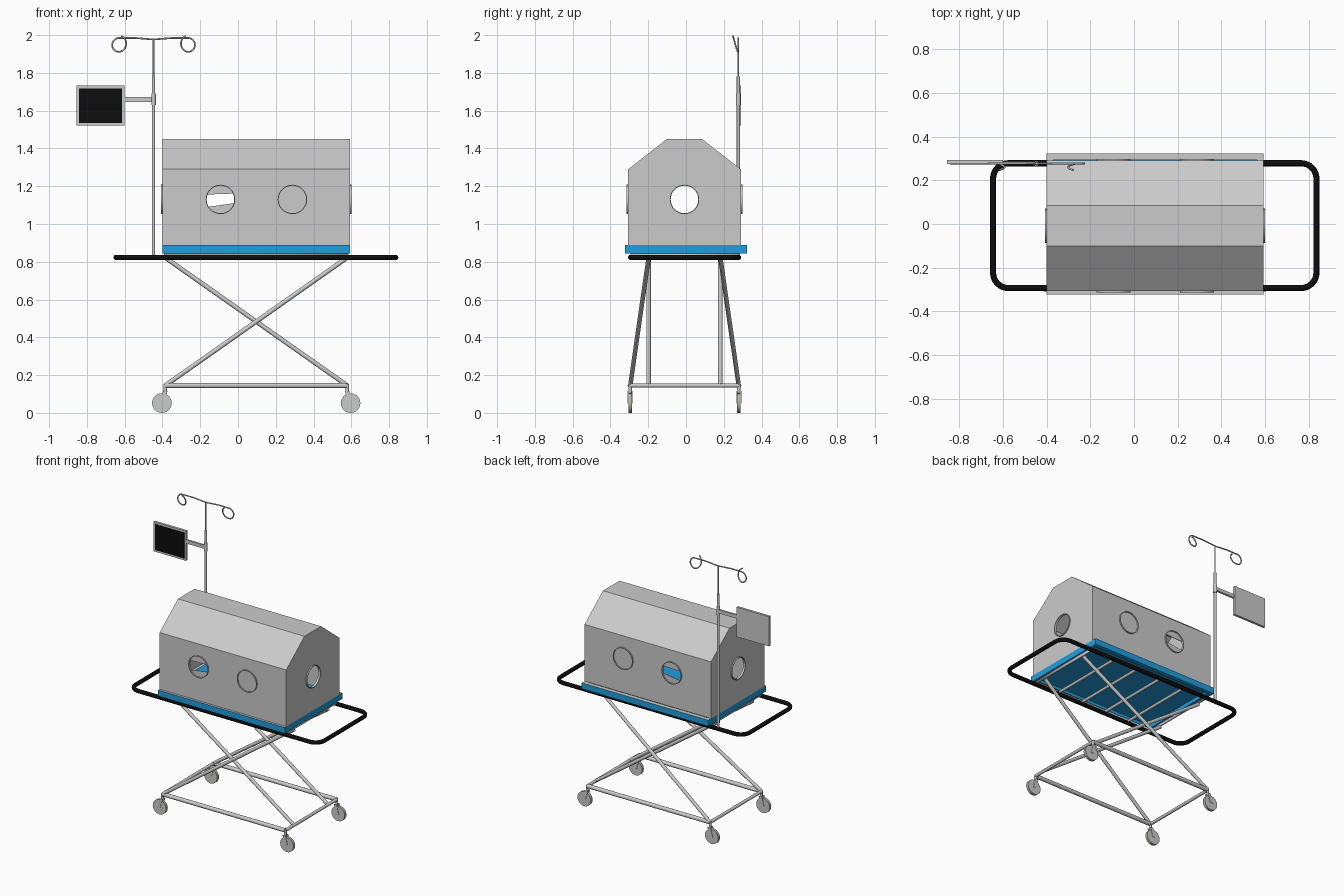
import bpy, bmesh, math
from mathutils import Vector

if "Cube" in bpy.data.objects:
    bpy.data.objects.remove(bpy.data.objects["Cube"])


def material(name, color):
    m = bpy.data.materials.new(name)
    m.use_nodes = True
    m.diffuse_color = (*color, 1)
    m.node_tree.nodes["Principled BSDF"].inputs["Base Color"].default_value = (*color, 1)
    return m


GREY = material("light grey", (0.6, 0.6, 0.6))
BLUE = material("bright blue", (0.015, 0.34, 0.73))
BLACK = material("black", (0.004, 0.004, 0.004))
TYRE = material("beige tyre", (0.5, 0.46, 0.34))


def finish(name, bm, *mats, smooth=False):
    bmesh.ops.recalc_face_normals(bm, faces=bm.faces)
    me = bpy.data.meshes.new(name)
    bm.to_mesh(me)
    bm.free()
    for m in mats:
        me.materials.append(m)
    ob = bpy.data.objects.new(name, me)
    bpy.context.collection.objects.link(ob)
    if smooth:
        bpy.ops.object.select_all(action="DESELECT")
        ob.select_set(True)
        bpy.context.view_layer.objects.active = ob
        bpy.ops.object.shade_smooth_by_angle(angle=math.radians(40))
    return ob


def add_box(bm, lo, hi):
    verts = bmesh.ops.create_cube(bm, size=1)["verts"]
    for v in verts:
        v.co = [a + (b - a) * (c + 0.5) for a, b, c in zip(lo, hi, v.co)]


def box(name, lo, hi, *mats):
    bm = bmesh.new()
    add_box(bm, lo, hi)
    return finish(name, bm, *mats)


def prism(name, points, direction, mat):
    """Extrude a closed outline along a direction."""
    bm = bmesh.new()
    f = bm.faces.new([bm.verts.new(p) for p in points])
    new = bmesh.ops.extrude_face_region(bm, geom=[f])["geom"]
    bmesh.ops.translate(bm, verts=[g for g in new if isinstance(g, bmesh.types.BMVert)], vec=direction)
    return finish(name, bm, mat)


def tube(name, points, r, mat, closed=False, sides=12):
    """Sweep a round section along a path."""
    cu = bpy.data.curves.new(name, "CURVE")
    cu.dimensions = "3D"
    cu.bevel_depth = r
    cu.bevel_resolution = (sides - 4) // 2
    cu.use_fill_caps = True
    sp = cu.splines.new("POLY")
    sp.points.add(len(points) - 1)
    for p, co in zip(sp.points, points):
        p.co = (*co, 1)
    sp.use_cyclic_u = closed
    sp.use_smooth = True
    cu.materials.append(mat)
    ob = bpy.data.objects.new(name, cu)
    bpy.context.collection.objects.link(ob)
    return ob


def apply_modifiers(ob):
    dg = bpy.context.evaluated_depsgraph_get()
    me = bpy.data.meshes.new_from_object(ob.evaluated_get(dg))
    ob.modifiers.clear()
    ob.data = me


def angles(a, b, n):
    return [math.radians(a + (b - a) * i / n) for i in range(n + 1)]


X0, X1 = -0.4, 0.592          # hood ends
YC, HALF = -0.008, 0.298      # hood centre line and half width
PZ, PR = 1.13, 0.073          # porthole height and radius
PORT_X = (-0.093, 0.288)

# Hood: folded shell, open underneath
outline = [(-HALF, 0.888), (-HALF, 1.29), (-0.093, 1.45), (0.093, 1.45), (HALF, 1.29), (HALF, 0.888)]
hood = prism("hood", [(X0, YC + y, z) for y, z in outline], (X1 - X0, 0, 0), GREY)
bm = bmesh.new()
bm.from_mesh(hood.data)
bmesh.ops.delete(bm, geom=[f for f in bm.faces if f.normal.z < -0.5], context="FACES_ONLY")
bm.to_mesh(hood.data)
bm.free()
shell = hood.modifiers.new("thickness", "SOLIDIFY")
shell.thickness = 0.006

# Open end portholes, and a partly covered pair of side portholes
end_cut = prism("end_cutter", [(-1, YC + PR * math.cos(a), PZ + PR * math.sin(a))
                               for a in angles(0, 348.75, 31)], (2, 0, 0), GREY)
side_cut = prism("side_cutter", [(PORT_X[0] + PR * math.cos(a), -1, PZ + PR * math.sin(a))
                                 for a in angles(-16, 25, 6) + angles(159, 212, 7)], (0, 2, 0), GREY)
for cutter in (end_cut, side_cut):
    mod = hood.modifiers.new("porthole", "BOOLEAN")
    mod.operation = "DIFFERENCE"
    mod.solver = "EXACT"
    mod.object = cutter
apply_modifiers(hood)
for cutter in (end_cut, side_cut):
    bpy.data.objects.remove(cutter)


# Porthole rims
def rim(name, centre, axis):
    bm = bmesh.new()
    loops = []
    for r, d in ((PR, -0.008), (PR + 0.005, -0.008), (PR + 0.005, 0.008), (PR, 0.008)):
        loop = []
        for i in range(32):
            a = math.tau * i / 32
            u, w = r * math.cos(a), r * math.sin(a)
            off = (d, u, w) if axis == "x" else (u, d, w)
            loop.append(bm.verts.new(Vector(centre) + Vector(off)))
        loops.append(loop)
    for k in range(4):
        a, b = loops[k], loops[(k + 1) % 4]
        for i in range(32):
            j = (i + 1) % 32
            bm.faces.new((a[i], a[j], b[j], b[i]))
    return finish(name, bm, GREY, smooth=True)


for side, y in (("front", YC - HALF), ("back", YC + HALF)):
    for i, x in enumerate(PORT_X):
        rim(f"{side}_porthole_rim_{i + 1}", (x, y, PZ), "y")
for side, x in (("right", X0), ("left", X1)):
    rim(f"{side}_porthole_rim", (x, YC, PZ), "x")

# Blue tray rim with a grey upper lip, floor and mattress
bm = bmesh.new()
T, Y = 0.03, 0.322
for lo, hi in (((X0, -Y), (X1, T - Y)), ((X0, Y - T), (X1, Y)),
               ((X0, T - Y), (X0 + T, Y - T)), ((X1 - T, T - Y), (X1, Y - T))):
    add_box(bm, (*lo, 0.845), (*hi, 0.888))
tray = finish("tray_rim", bm, BLUE, GREY)
for p in tray.data.polygons:
    p.material_index = int(p.normal.z > 0.5)
box("tray_floor", (X0 + T, T - Y, 0.872), (X1 - T, Y - T, 0.88), BLUE)
box("mattress", (X0 + 0.06, -0.25, 0.88), (X1 - 0.06, 0.25, 0.92), BLUE)

# Table frame and slats
FX0, FX1 = -0.385, 0.578
tube("table_frame", [(FX0, -0.288, 0.836), (FX1, -0.288, 0.836),
                     (FX1, 0.272, 0.836), (FX0, 0.272, 0.836)], 0.011, GREY, closed=True)
for i in range(4):
    x = FX0 + (FX1 - FX0) * (i + 1) / 5
    tube(f"slat_{i + 1}", [(x, -0.288, 0.834), (x, 0.272, 0.834)], 0.01, GREY)

# Black bumper rail with rounded corners
rail, R = [], 0.07
for cx, cy, start in ((0.835 - R, 0.278 - R, 0), (-0.645 + R, 0.278 - R, 90),
                      (-0.645 + R, -0.293 + R, 180), (0.835 - R, -0.293 + R, 270)):
    rail += [(cx + R * math.cos(a), cy + R * math.sin(a), 0.823) for a in angles(start, start + 90, 8)]
tube("bumper_rail", rail, 0.014, BLACK, closed=True)

# Crossed legs, base frame and casters
for side, s in (("front", -1), ("back", 1)):
    wide, narrow = YC + s * 0.287, YC + s * 0.19
    tube(f"{side}_splayed_leg", [(FX1, narrow, 0.822), (FX0, wide, 0.145)], 0.012, GREY)
    tube(f"{side}_upright_leg", [(FX0, narrow, 0.822), (FX1, narrow, 0.145)], 0.012, GREY)
    tube(f"{side}_base_rail", [(FX0, wide, 0.145), (FX1, wide, 0.145)], 0.014, GREY)
    for end, x, out in (("right", FX0, -1), ("left", FX1, 1)):
        wx, tag = x + out * 0.018, f"{side}_{end}"
        tube(f"{tag}_caster_stem", [(x, wide, 0.15), (x, wide, 0.1)], 0.009, GREY)
        for t in (-1, 1):
            y = wide + t * 0.012
            prism(f"{tag}_fork_{'inner' if t == -s else 'outer'}",
                  [(x - 0.012, y, 0.115), (x + 0.012, y, 0.115),
                   (wx + 0.008, y, 0.05), (wx - 0.012, y, 0.05)], (0, t * 0.003, 0), GREY)
        bm = bmesh.new()
        bmesh.ops.create_cone(bm, cap_ends=True, segments=24, radius1=0.052, radius2=0.052, depth=0.02)
        for v in bm.verts:
            v.co = (wx + v.co.x, wide + v.co.z, 0.052 + v.co.y)
        wheel = finish(f"{tag}_wheel", bm, TYRE, GREY, smooth=True)
        for p in wheel.data.polygons:
            p.material_index = int(abs(p.normal.y) > 0.5)
for end, x in (("right", FX0), ("left", FX1)):
    tube(f"{end}_base_crossbar", [(x, -0.295, 0.145), (x, 0.279, 0.145)], 0.011, GREY)

# Drip pole with two curled hooks
PX, PY = -0.447, 0.277
tube("pole_lower", [(PX, PY, 0.82), (PX, PY, 1.78)], 0.0085, GREY)
tube("pole_upper", [(PX, PY, 1.78), (PX, PY, 1.98)], 0.0045, GREY)
for side, s in (("right", -1), ("left", 1)):
    path = [(PX, PY, 1.977), (PX + s * 0.1, PY, 1.985)]
    for a in angles(80, -250, 28):
        lift = max(0, (-math.degrees(a) - 90) / 160)
        path.append((PX + s * (0.182 + 0.037 * math.cos(a)), PY - 0.03 * lift,
                     1.948 + 0.037 * math.sin(a) + 0.012 * lift))
    tube(f"{side}_drip_hook", path, 0.0045, GREY, sides=8)

# Monitor on its arm
box("monitor_arm", (-0.605, 0.272, 1.647), (PX, 0.286, 1.672), GREY)
tube("arm_clamp", [(PX, PY, 1.63), (PX, PY, 1.69)], 0.012, GREY)
box("monitor_case", (-0.855, 0.275, 1.522), (-0.6, 0.292, 1.732), GREY)
box("monitor_screen", (-0.842, 0.272, 1.536), (-0.613, 0.276, 1.718), BLACK)
